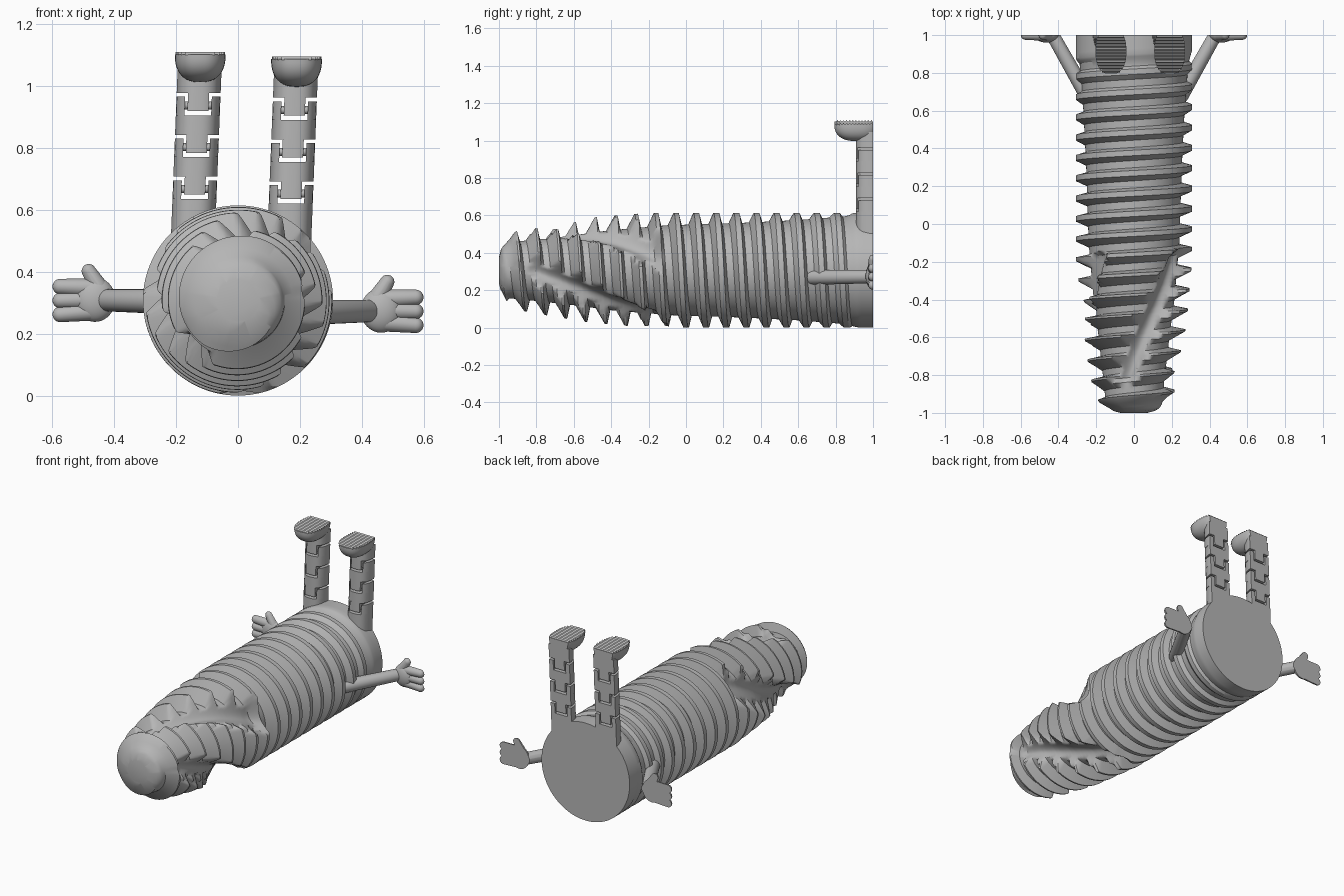
import bpy, bmesh, math
from mathutils import Vector, Matrix

if "Cube" in bpy.data.objects:
    bpy.data.objects.remove(bpy.data.objects["Cube"])

grey = bpy.data.materials.new("plain grey")
grey.use_nodes = True
COLOUR = (0.47, 0.47, 0.47, 1)
grey.diffuse_color = COLOUR
grey.node_tree.nodes["Principled BSDF"].inputs["Base Color"].default_value = COLOUR


def finish(name, bm):
    bmesh.ops.recalc_face_normals(bm, faces=bm.faces[:])
    mesh = bpy.data.meshes.new(name)
    bm.to_mesh(mesh)
    bm.free()
    mesh.materials.append(grey)
    ob = bpy.data.objects.new(name, mesh)
    bpy.context.collection.objects.link(ob)
    bpy.ops.object.select_all(action='DESELECT')
    ob.select_set(True)
    bpy.context.view_layer.objects.active = ob
    bpy.ops.object.shade_smooth_by_angle(angle=math.radians(30))


def clip(bm, point, normal):
    """Cut off everything beyond a plane and close the cut."""
    bmesh.ops.bisect_plane(bm, geom=bm.verts[:] + bm.edges[:] + bm.faces[:], dist=1e-5,
                           plane_co=point, plane_no=normal, clear_outer=True)
    bmesh.ops.holes_fill(bm, edges=[e for e in bm.edges if e.is_boundary], sides=0)


def interp(pts, t):
    for (a, u), (b, v) in zip(pts, pts[1:]):
        if t <= b:
            return u + (v - u) * max(0, (t - a) / (b - a))
    return pts[-1][1]


# Threaded body: a helical grid whose rows follow the thread
PITCH, AXIS_Z, SEGS = 0.1075, 0.307, 192
CORE = [(-1, .07), (-.99, .11), (-.975, .135), (-.95, .15), (-.87, .157), (-.6, .187),
        (-.4, .214), (-.1, .24), (.3, .253), (.6, .268), (.85, .288), (.92, .307), (1, .307)]
CREST = [(-1, .07), (-.99, .11), (-.95, .18), (-.9, .213), (-.7, .25), (-.5, .282),
         (-.2, .307), (1, .307)]
FADE = [(-1, .2), (-.94, .12), (-.82, 0), (-.17, 0), (-.04, .14), (.05, .5)]
# Thread outline along one pitch, blunt at the back and sharp at the tip
HEIGHT = [0, 0, .5, 1, 1, 0, 0]
BLUNT = [0, .26, .38, .5, .77, .91, .96]
SHARP = [0, .15, .38, .6, .7, .84, .92]
FLUTES = (-66, 37, 158)


def body_radius(y, a, h):
    core, crest = interp(CORE, y), interp(CREST, y)
    r = core + (crest - core) * h
    # Wide helical cutting flutes near the tip
    for angle in FLUTES:
        centre = math.radians(angle - 125 * (y + .3))
        d = (a - centre + math.pi) % math.tau - math.pi
        r = min(r, core * .88 + (.35 if d > 0 else .55) * d * d + interp(FADE, y))
    return r


bm = bmesh.new()
start = -1 - 2 * PITCH + 0.045
rows = []
for turn in range(24):
    for k, h in enumerate(HEIGHT):
        row = []
        for i in range(SEGS + 1):
            a = math.tau * i / SEGS
            base = start + PITCH * (turn - i / SEGS)
            t = min(1, max(0, -base / .5))
            f = BLUNT[k] + (SHARP[k] - BLUNT[k]) * t
            y = min(1, max(-1, base + f * PITCH))
            r = body_radius(y, a, h)
            row.append(bm.verts.new((r * math.cos(a), y, AXIS_Z + r * math.sin(a))))
        rows.append(row)
for lo, hi in zip(rows, rows[1:]):
    for i in range(SEGS):
        quad = (lo[i], lo[i + 1], hi[i + 1], hi[i])
        if max(v.co.y for v in quad) - min(v.co.y for v in quad) > 1e-6:
            bm.faces.new(quad)
bmesh.ops.remove_doubles(bm, verts=bm.verts[:], dist=1e-5)
bmesh.ops.delete(bm, geom=[v for v in bm.verts if not v.link_faces], context='VERTS')
bmesh.ops.holes_fill(bm, edges=[e for e in bm.edges if e.is_boundary], sides=0)
finish("threaded_body", bm)


def capsule(p, q, r1, r2):
    """Tapered capsule: the hull of two balls."""
    balls, out = bmesh.new(), bmesh.new()
    for c, r in ((p, r1), (q, r2)):
        bmesh.ops.create_uvsphere(balls, u_segments=20, v_segments=12, radius=r,
                                  matrix=Matrix.Translation(c))
    for v in balls.verts:
        out.verts.new(v.co)
    balls.free()
    bmesh.ops.convex_hull(out, input=out.verts[:])
    bmesh.ops.delete(out, geom=[v for v in out.verts if not v.link_faces], context='VERTS')
    return out


# Arms and open hands, flat at the back
for side, name, drop in ((1, "left", .035), (-1, "right", 0)):
    z = .31 - drop

    def limb(part, p, q, r1, r2):
        out = capsule(Vector((side * p[0], p[1], p[2])),
                      Vector((side * q[0], q[1], q[2])), r1, r2)
        clip(out, (0, 1, 0), (0, 1, 0))
        finish(f"{name}_{part}", out)

    limb("arm", (.25, .68, z - .006), (.425, .99, z - .002), .04, .036)
    for i in (-1, 0, 1):
        limb(f"finger_{i + 2}", (.47, 1, z + .038 * i), (.574, 1, z - .003 + .045 * i), .03, .025)
    limb("thumb", (.45, 1, z + .04), (.482, 1, z + .092), .03, .023)
    palm = bmesh.new()
    bmesh.ops.create_uvsphere(palm, u_segments=32, v_segments=20, radius=1,
                              matrix=Matrix.Translation((side * .462, 1, z))
                              @ Matrix.Diagonal((.066, .04, .072, 1)))
    clip(palm, (0, 1, 0), (0, 1, 0))
    finish(f"{name}_palm", palm)


def slab(bm, place, x0, x1, z0, z1):
    """Upright slice of a rounded leg section, flat at the back."""
    n = 14
    xs = [x0 + (x1 - x0) * i / n for i in range(n + 1)]
    outline = [(x, 1 - .015 - .075 * max(0, 1 - abs(x / .071) ** 2.6) ** .5) for x in xs]
    outline += [(x1, 1), (x0, 1)]
    low, high = ([bm.verts.new(place(x, y, z)) for x, y in outline] for z in (z0, z1))
    bm.faces.new(low)
    bm.faces.new(high)
    for i in range(len(low)):
        j = (i + 1) % len(low)
        bm.faces.new((low[i], low[j], high[j], high[i]))


# Hinged legs with ridged feet, soles up
for name, cx, lift in (("right", -.144, .002), ("left", .167, -.013)):
    def place(x, y, z):
        return Vector((cx + x + .04 * (z - .55), y, z + lift))

    starts = [.45, .705, .84, .975]
    for i, z0 in enumerate(starts):
        bm = bmesh.new()
        last = i == 3
        top = 1.06 if last else starts[i + 1] - .012
        floor = top if last else top - .06
        slab(bm, place, -.071, .071, z0, floor)
        if not last:
            slab(bm, place, -.071, -.043, floor, top)
            slab(bm, place, .043, .071, floor, top)
        if i:
            slab(bm, place, -.034, .034, z0 - .058, z0)
            bmesh.ops.create_cone(bm, segments=16, radius1=.013, radius2=.013, depth=.096,
                                  cap_ends=True,
                                  matrix=Matrix.Translation(place(0, .94, z0 - .04))
                                  @ Matrix.Rotation(math.pi / 2, 4, 'Y'))
        finish(f"{name}_leg_link_{i + 1}", bm)

    # Foot: softly squared half ellipsoid
    foot = bmesh.new()
    bmesh.ops.create_uvsphere(foot, u_segments=48, v_segments=32, radius=1)
    size, sole = (.082, .122, .09), 1.1
    centre = place(0, .915, sole)
    for v in foot.verts:
        v.co = centre + Vector([math.copysign(abs(c) ** .82, c) * s for c, s in zip(v.co, size)])
    clip(foot, centre, (0, 0, 1))
    clip(foot, (0, 1, 0), (0, 1, 0))
    finish(f"{name}_foot", foot)

    # Sole ridges across the foot
    bm = bmesh.new()
    step = .0165
    for i in range(12):
        y = .801 + step * i
        half = .08 * max(0, 1 - abs((y + step / 2 - .915) / .122) ** 2.44) ** .41
        ends = [[bm.verts.new((centre.x + s * half, y + dy * step, centre.z + dz))
                 for dy, dz in ((0, -.003), (.5, .008), (1, -.003))] for s in (-1, 1)]
        for tri in ends:
            bm.faces.new(tri)
        for a, b in ((0, 1), (1, 2), (2, 0)):
            bm.faces.new((ends[0][a], ends[0][b], ends[1][b], ends[1][a]))
    finish(f"{name}_sole_ridges", bm)
